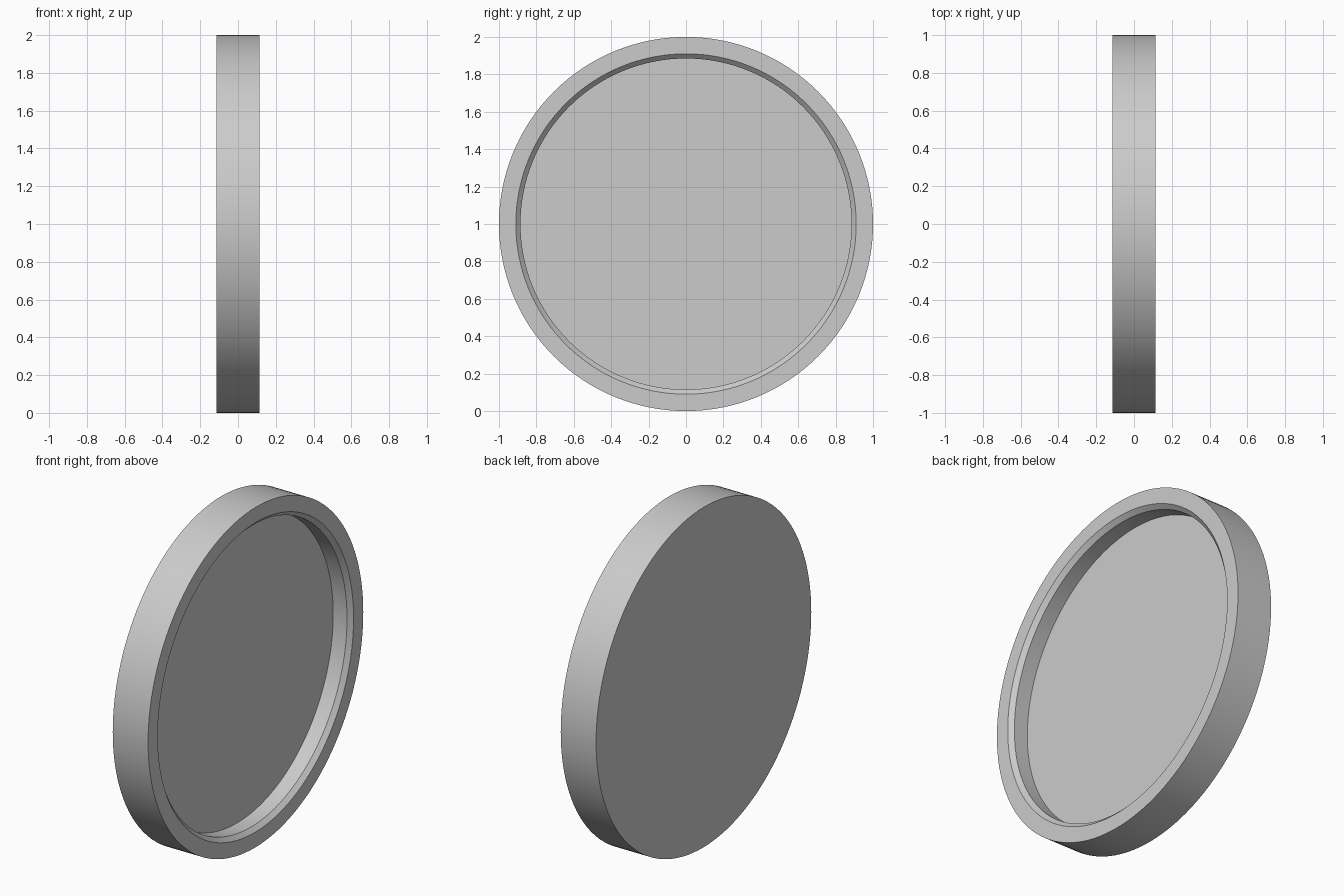
import bpy
import bmesh
from math import pi
from mathutils import Matrix, Vector

cube = bpy.data.objects.get("Cube")
if cube:
    bpy.data.objects.remove(cube, do_unlink=True)

SEGMENTS = 128
HALF = 0.115      # half the thickness
BEVEL = 0.025     # chamfer at the mouth of the recess
WALL = 0.885      # radius of the recess wall
FLOOR = 0.0       # depth position of the recess floor

# Plain grey material
grey = bpy.data.materials.new("light grey")
grey.use_nodes = True
colour = (0.6, 0.6, 0.6, 1)
grey.diffuse_color = colour
grey.node_tree.nodes["Principled BSDF"].inputs["Base Color"].default_value = colour

# Half section of the cap as (x, radius), from back edge to recess floor
section = [(-HALF, 1), (HALF, 1), (HALF, WALL + BEVEL),
           (HALF - BEVEL, WALL), (FLOOR, WALL)]

# Spin the section around the x axis
bm = bmesh.new()
rings = []
for x, radius in section:
    ring = [bm.verts.new(Matrix.Rotation(2 * pi * i / SEGMENTS, 3, 'X') @ Vector((x, 0, radius)))
            for i in range(SEGMENTS)]
    rings.append(ring)
for a, b in zip(rings, rings[1:]):
    for i in range(SEGMENTS):
        j = (i + 1) % SEGMENTS
        bm.faces.new((a[i], a[j], b[j], b[i]))

# Flat back and recess floor
bm.faces.new(rings[0])
bm.faces.new(rings[-1])
bmesh.ops.recalc_face_normals(bm, faces=bm.faces)

mesh = bpy.data.meshes.new("round_cap")
bm.to_mesh(mesh)
bm.free()
mesh.materials.append(grey)
cap = bpy.data.objects.new("round_cap", mesh)
cap.location.z = 1
bpy.context.collection.objects.link(cap)

# Smooth round walls, sharp rims
bpy.ops.object.select_all(action='DESELECT')
cap.select_set(True)
bpy.context.view_layer.objects.active = cap
bpy.ops.object.shade_smooth_by_angle(angle=pi / 6)
